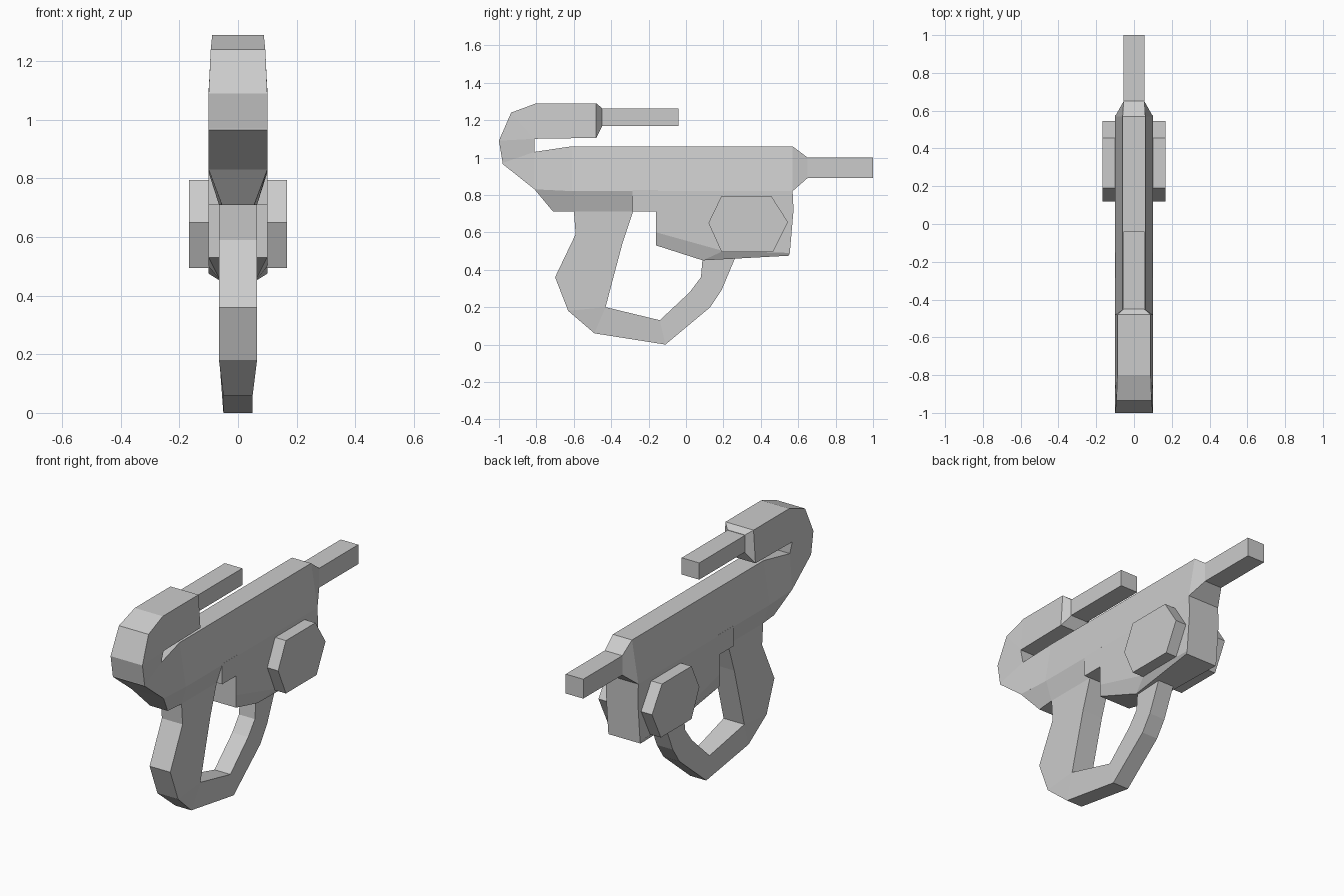
import bpy
import bmesh

if "Cube" in bpy.data.objects:
    bpy.data.objects.remove(bpy.data.objects["Cube"])

grey = bpy.data.materials.new("plain grey")
grey.use_nodes = True
colour = (0.6, 0.6, 0.6, 1)
grey.diffuse_color = colour
grey.node_tree.nodes["Principled BSDF"].inputs["Base Color"].default_value = colour


def finish(name, bm):
    bmesh.ops.remove_doubles(bm, verts=bm.verts, dist=0.0005)
    bmesh.ops.recalc_face_normals(bm, faces=bm.faces)
    mesh = bpy.data.meshes.new(name)
    bm.to_mesh(mesh)
    bm.free()
    mesh.materials.append(grey)
    obj = bpy.data.objects.new(name, mesh)
    bpy.context.collection.objects.link(obj)
    return obj


def loft(name, sections):
    """Bridge symmetric sections; each is a row of (y, z, half width) points."""
    bm = bmesh.new()
    rings = []
    for row in sections:
        left = [bm.verts.new((w, y, z)) for y, z, w in row]
        right = [bm.verts.new((-w, y, z)) for y, z, w in reversed(row)]
        rings.append(left + right)
    for a, b in zip(rings, rings[1:]):
        for i in range(len(a)):
            j = (i + 1) % len(a)
            bm.faces.new((a[i], a[j], b[j], b[i]))
    bm.faces.new(rings[0])
    bm.faces.new(rings[-1])
    return finish(name, bm)


def bar(name, y0, y1, z0, z1, w):
    return loft(name, [[(y, z1, w), (y, z0, w)] for y in (y0, y1)])


W = 0.1     # half width of the body
G = 0.065   # half width of the grip
N = 0.055   # half width of the barrels

# Main body with sloping sides, wedge front and tapered rear
loft("main_body", [
    [(-0.98, 0.975, W), (-0.98, 0.965, W)],
    [(-0.81, 1.03, 0.085), (-0.81, 0.83, W)],
    [(-0.61, 1.06, 0.06), (-0.61, 0.82, W)],
    [(0.57, 1.06, 0.06), (0.57, 0.82, W)],
    [(0.65, 1.0, N), (0.65, 0.89, N)],
])
bar("lower_barrel", 0.64, 1.0, 0.89, 1.0, N)

# Hooked arm curling back over the body
loft("hooked_arm", [
    [(-0.98, 0.97, W), (-0.81, 1.03, 0.085)],
    [(-1.0, 1.09, W), (-0.81, 1.10, W)],
    [(-0.935, 1.24, 0.093), (-0.81, 1.10, W)],
    [(-0.80, 1.29, 0.088), (-0.81, 1.10, W)],
    [(-0.48, 1.29, 0.088), (-0.48, 1.105, W)],
    [(-0.45, 1.265, N), (-0.45, 1.165, N)],
])
bar("upper_barrel", -0.46, -0.04, 1.168, 1.263, N)

# Mount narrowing toward the grip, and the bridge behind it
loft("grip_mount", [
    [(-0.81, 0.83, W), (-0.71, 0.71, N)],
    [(-0.60, 0.82, W), (-0.60, 0.71, G)],
    [(-0.28, 0.82, W), (-0.28, 0.71, G)],
])
bar("bridge", -0.285, -0.15, 0.71, 0.825, W)

# Lower block with chamfered underside
loft("lower_block", [
    [(-0.16, 0.82, W), (-0.16, 0.72, W), (-0.16, 0.6, W), (-0.16, 0.53, W)],
    [(0.09, 0.82, W), (0.15, 0.72, W), (0.20, 0.50, W), (0.09, 0.45, 0.06)],
    [(0.57, 0.82, W), (0.575, 0.72, W), (0.555, 0.49, W), (0.55, 0.475, W)],
])

# Grip and guard as one closed loop
loft("grip_and_guard", [
    [(-0.60, 0.72, G), (-0.28, 0.72, G)],
    [(-0.59, 0.59, G), (-0.34, 0.54, G)],
    [(-0.70, 0.36, G), (-0.388, 0.36, G)],
    [(-0.63, 0.18, G), (-0.43, 0.20, G)],
    [(-0.49, 0.06, 0.05), (-0.43, 0.20, G)],
    [(-0.11, 0.0, 0.05), (-0.14, 0.13, 0.05)],
    [(0.13, 0.20, 0.05), (0.02, 0.28, 0.05)],
    [(0.19, 0.29, 0.05), (0.08, 0.36, 0.05)],
    [(0.27, 0.48, 0.05), (0.09, 0.48, 0.05)],
])

# Six-sided pods on both sides
bm = bmesh.new()
outline = [(0.12, 0.65), (0.19, 0.795), (0.455, 0.795),
           (0.545, 0.655), (0.465, 0.495), (0.19, 0.495)]
face = bm.faces.new([bm.verts.new((0.09, y, z)) for y, z in outline])
out = bmesh.ops.extrude_face_region(bm, geom=[face], use_keep_orig=True)
moved = [v for v in out["geom"] if isinstance(v, bmesh.types.BMVert)]
bmesh.ops.translate(bm, verts=moved, vec=(0.078, 0, 0))
pods = finish("side_pods", bm)
pods.modifiers.new("mirror", 'MIRROR')
